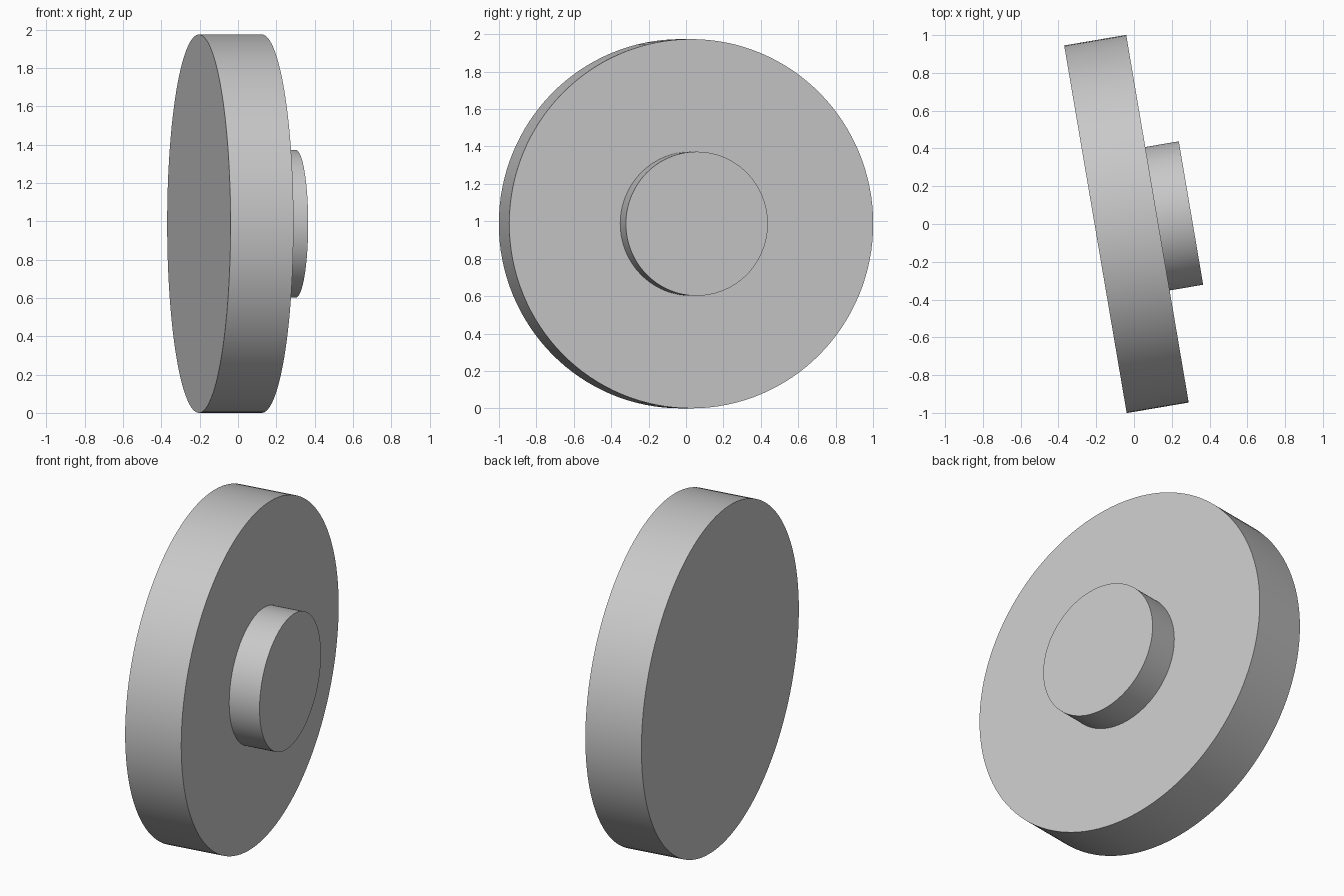
import bpy
import math
from mathutils import Vector, Matrix

cube = bpy.data.objects.get("Cube")
if cube:
    bpy.data.objects.remove(cube, do_unlink=True)

# Single plain grey
GREY = (0.58, 0.58, 0.58, 1.0)
mat = bpy.data.materials.new("plain_grey")
mat.use_nodes = True
mat.diffuse_color = GREY
mat.node_tree.nodes["Principled BSDF"].inputs["Base Color"].default_value = GREY

# Shared axle: horizontal, turned slightly towards the back
TURN = math.radians(9.65)
RADIUS, THICKNESS = 0.987, 0.333
HUB_RADIUS, HUB_HEIGHT = 0.385, 0.18
AXIS = Vector((math.cos(TURN), math.sin(TURN), 0))
CENTRE = Vector((-0.04, 0, RADIUS))


def disc(name, radius, start, end):
    """Cylinder along the axle between two distances from the wheel centre."""
    bpy.ops.mesh.primitive_cylinder_add(vertices=128, radius=radius, depth=end - start)
    obj = bpy.context.object
    obj.name = name
    obj.matrix_world = (Matrix.Translation(CENTRE + AXIS * (start + end) / 2)
                        @ Matrix.Rotation(TURN, 4, "Z")
                        @ Matrix.Rotation(math.pi / 2, 4, "Y"))
    obj.data.materials.append(mat)
    bpy.ops.object.shade_smooth_by_angle(angle=math.radians(30))
    return obj


# Wheel and its raised hub on the left face
half = THICKNESS / 2
disc("wheel_disc", RADIUS, -half, half)
disc("hub", HUB_RADIUS, half, half + HUB_HEIGHT)
